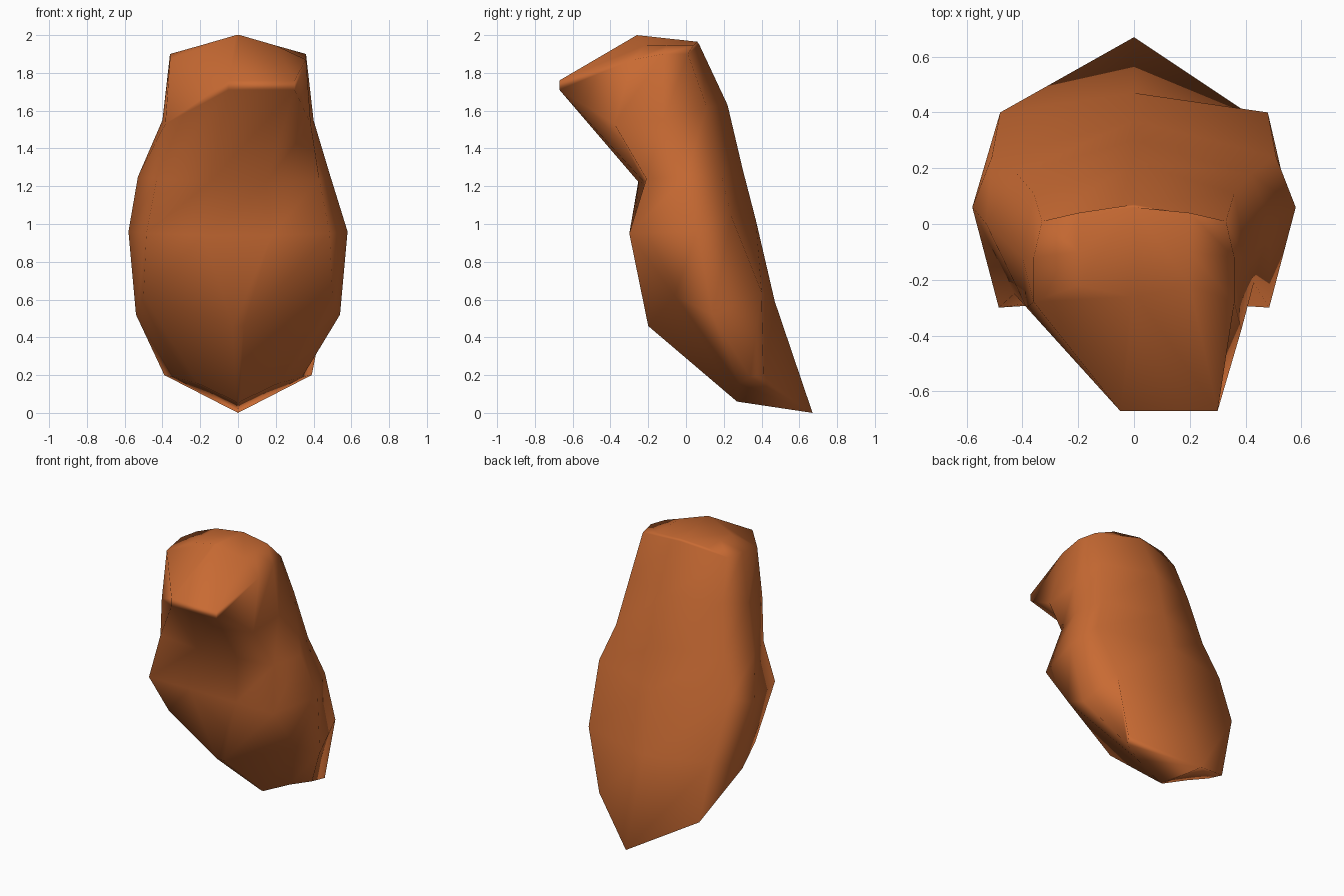
import bpy, bmesh

if "Cube" in bpy.data.objects:
    bpy.data.objects.remove(bpy.data.objects["Cube"])

orange = bpy.data.materials.new("burnt orange")
orange.diffuse_color = (0.58, 0.145, 0.033, 1)
orange.use_nodes = True
orange.node_tree.nodes["Principled BSDF"].inputs["Base Color"].default_value = orange.diffuse_color

# Right-hand half of each section, bottom to top:
# front, front corner, side, back corner (x, y, z), then spine (y, z)
sections = [
    [(.01, .27, .06), (.21, .28, .155), (.34, .34, .19), (.39, .41, .20), (.67, .0)],
    [(.03, -.20, .46), (.50, -.06, .62), (.54, .14, .52), (.48, .40, .64), (.47, .59)],
    [(.18, -.28, .94), (.485, -.30, .95), (.58, .06, .96), (.51, .24, 1.04), (.37, 1.02)],
    [(.15, -.22, 1.22), (.43, -.21, 1.24), (.49, .0, 1.25), (.42, .18, 1.29), (.30, 1.29)],
    [(.175, -.67, 1.71), (.385, -.38, 1.53), (.40, -.12, 1.55), (.36, .11, 1.62), (.22, 1.63)],
    [(.175, -.67, 1.76), (.36, -.28, 1.87), (.36, -.12, 1.90), (.33, .01, 1.90), (.07, 1.95)],
    [(.01, -.26, 2.0), (.20, -.22, 1.945), (.20, -.1, 1.945), (.20, .04, 1.945), (.06, 1.965)],
]
snout_shift = {4: .125, 5: .125}    # the snout is turned a little to the right
left_front = {3: -.04, 4: .08}      # the left front corner is moved in depth
left_side = {3: .04}                # the left side stands out more

bm = bmesh.new()
rings = []
for i, (*half, spine) in enumerate(sections):
    right = [list(p) for p in half]
    left = [[-x, y, z] for x, y, z in half]
    left[1][1] += left_front.get(i, 0)
    left[2][0] -= left_side.get(i, 0)
    for side in (right, left):
        side[0][0] += snout_shift.get(i, 0)
    if i == 3:
        left[0][1] -= .03
    ring = right + [[0, *spine]] + left[::-1]
    rings.append([bm.verts.new(p) for p in ring])

# Skin between sections
for a, b in zip(rings, rings[1:]):
    n = len(a)
    for k in range(n):
        j = (k + 1) % n
        bm.faces.new((a[k], a[j], b[j], b[k]))

# Close both ends with fans from the spine, giving a keel and a crown ridge
for r in (rings[0], rings[-1]):
    for k in (0, 1, 2, 5, 6, 7, 8):
        bm.faces.new((r[4], r[k], r[(k + 1) % 9]))

# Smooth shading, weighted towards the large faces
bmesh.ops.recalc_face_normals(bm, faces=bm.faces)
for f in bm.faces:
    f.smooth = True

mesh = bpy.data.meshes.new("body")
bm.to_mesh(mesh)
bm.free()
mesh.materials.append(orange)
body = bpy.data.objects.new("body", mesh)
bpy.context.collection.objects.link(body)
body.modifiers.new("weighted normals", 'WEIGHTED_NORMAL')
